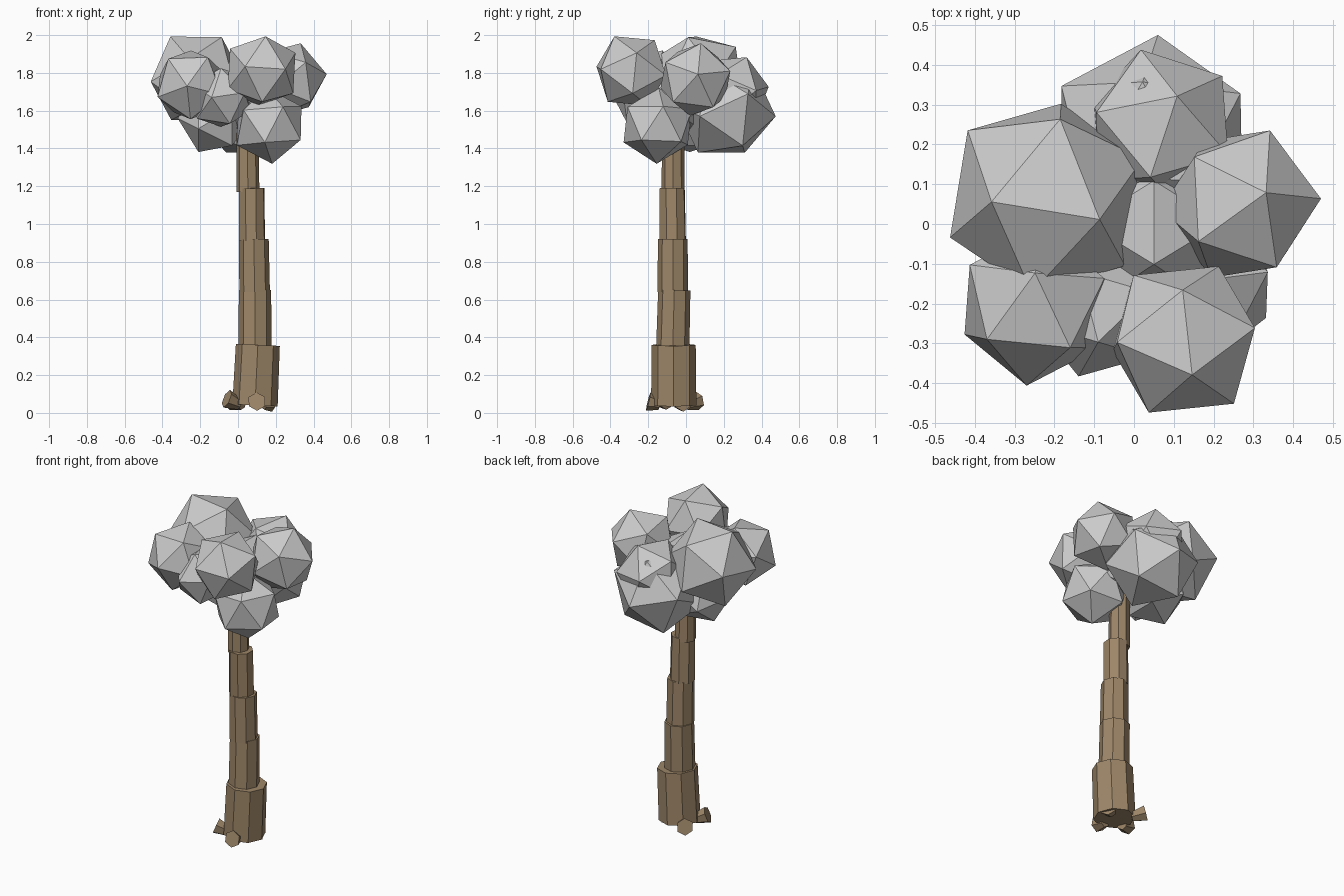
import bpy, bmesh
from mathutils import Vector, Matrix

if "Cube" in bpy.data.objects:
    bpy.data.objects.remove(bpy.data.objects["Cube"])

bark = bpy.data.materials.new("bark")
bark.diffuse_color = (0.34, 0.24, 0.14, 1)
bark.use_nodes = True
bark.node_tree.nodes["Principled BSDF"].inputs["Base Color"].default_value = bark.diffuse_color


def finish(bm, name, mat=None):
    me = bpy.data.meshes.new(name)
    bm.to_mesh(me)
    bm.free()
    ob = bpy.data.objects.new(name, me)
    bpy.context.collection.objects.link(ob)
    if mat:
        me.materials.append(mat)


def tube(name, a, b, r1, r2, sides):
    """Faceted tapered cylinder from point a to point b."""
    a, b = Vector(a), Vector(b)
    d = b - a
    bm = bmesh.new()
    m = Matrix.Translation((a + b) / 2) @ d.to_track_quat('Z', 'Y').to_matrix().to_4x4()
    bmesh.ops.create_cone(bm, cap_ends=True, segments=sides, radius1=r1, radius2=r2,
                          depth=d.length, matrix=m)
    finish(bm, name, bark)


def frame(p, q):
    """Orthonormal frame with first axis p, second in the plane of p and q."""
    p = Vector(p).normalized()
    q = Vector(q)
    q = (q - p * q.dot(p)).normalized()
    return Matrix((p, q, p.cross(q))).transposed()


def clump(name, centre, r, v1, v2):
    """Icosahedron with one corner towards v1 and a neighbouring corner near v2."""
    bm = bmesh.new()
    bmesh.ops.create_icosphere(bm, subdivisions=1, radius=r)
    bm.verts.ensure_lookup_table()
    v = bm.verts[0]
    n = v.link_edges[0].other_vert(v)
    rot = frame(v1, v2) @ frame(v.co, n.co).transposed()
    bm.transform(Matrix.Translation(centre) @ rot.to_4x4())
    finish(bm, name)


# stacked trunk segments
trunk = [
    ((0.09, -0.065, 0.04), (0.105, -0.065, 0.36), 0.120),
    ((0.09, -0.070, 0.35), (0.090, -0.062, 0.65), 0.088),
    ((0.088, -0.07, 0.64), (0.084, -0.07, 0.92), 0.081),
    ((0.074, -0.07, 0.91), (0.072, -0.074, 1.19), 0.073),
    ((0.052, -0.068, 1.17), (0.05, -0.068, 1.55), 0.061),
]
for i, (a, b, r) in enumerate(trunk):
    tube(f"trunk_segment_{i + 1}", a, b, r, r * 0.97, 8)

# root stubs flaring out of the base
roots = [(-0.06, -0.13, 0.075), (0.10, -0.20, 0.06), (-0.035, 0.06, 0.065), (0.17, -0.02, 0.055)]
for i, end in enumerate(roots):
    inner = Vector((0.09, -0.065, 0.045)).lerp(Vector((end[0], end[1], 0.045)), 0.55)
    tube(f"root_{i + 1}", inner, end, 0.03, 0.05, 6)

# foliage clumps: centre, radius, two corner directions
clumps = [
    ((0.125, -0.29, 1.81), 0.205, (0.02, -0.085, 0.175), (0.185, 0.035, 0.09)),
    ((-0.25, -0.207, 1.737), 0.20, (-0.117, -0.081, 0.135), (-0.02, -0.205, -0.007)),
    ((-0.22, 0.065, 1.77), 0.262, (-0.147, -0.01, 0.237), (0.142, -0.055, 0.22)),
    ((0.268, 0.05, 1.765), 0.204, (0.06, 0.027, 0.18), (0.197, 0.015, 0.04)),
    ((0.065, 0.24, 1.70), 0.205, (0.043, 0.08, 0.18), (-0.038, 0.19, 0.046)),
    ((0.045, 0.21, 1.60), 0.267, (0.015, 0.265, -0.03), (-0.235, 0.145, 0.03)),
    ((0.165, -0.15, 1.52), 0.202, (0.015, -0.005, -0.19), (0.165, -0.085, -0.07)),
    ((-0.12, 0.02, 1.56), 0.20, (-0.19, 0.0, 0.0), (-0.09, 0.0, -0.16)),
    ((-0.09, -0.215, 1.67), 0.175, (-0.05, -0.17, 0.0), (0.0, -0.08, 0.15)),
    ((0.05, 0.0, 1.66), 0.20, (0.0, -0.1, 0.17), (0.0, 0.1, 0.17)),
]
for i, args in enumerate(clumps):
    clump(f"leaf_clump_{i + 1}", *args)
